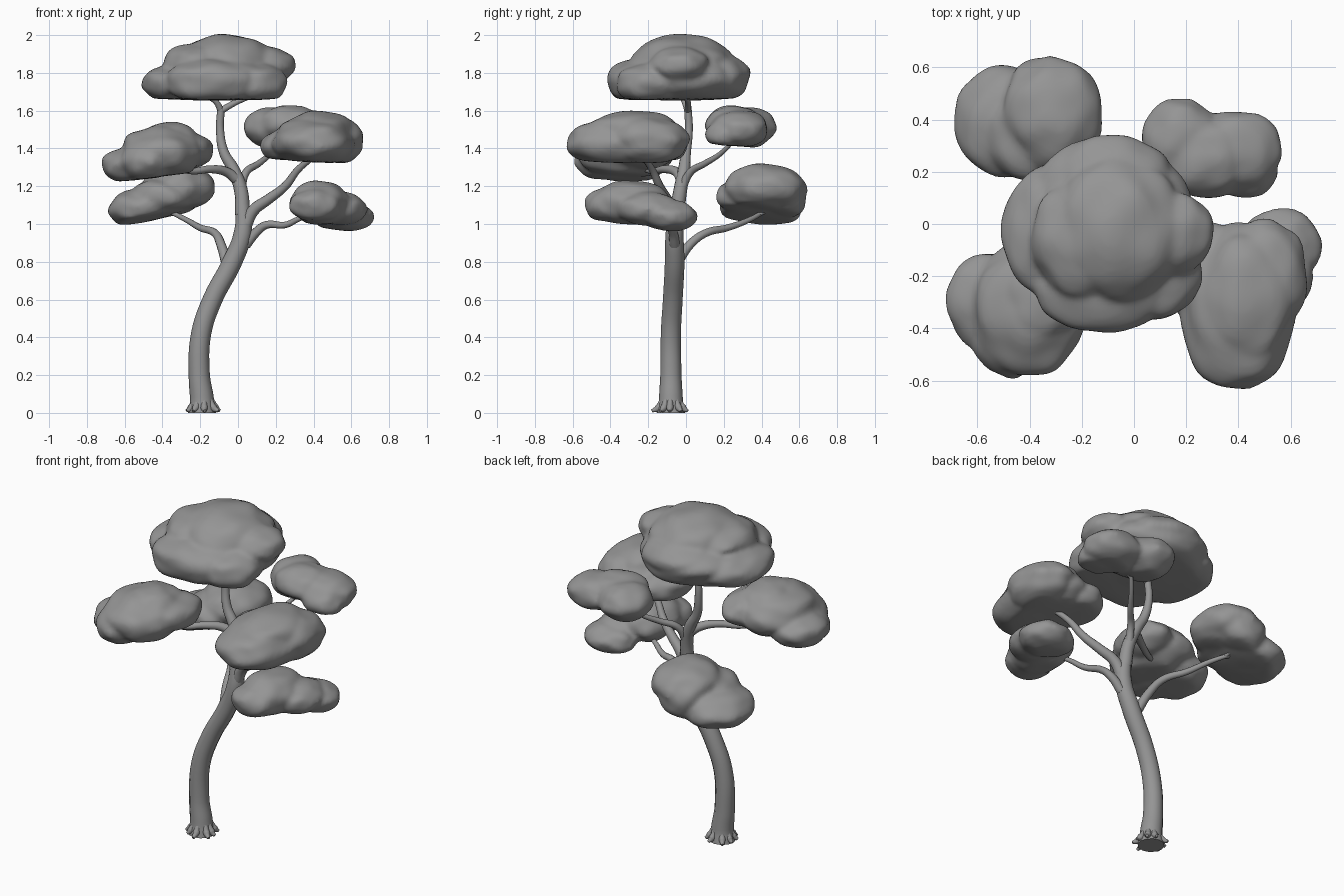
import bpy
import bmesh
import math
import random
from mathutils import Vector, Matrix, noise

random.seed(4)
default_cube = bpy.data.objects.get("Cube")
if default_cube:
    bpy.data.objects.remove(default_cube, do_unlink=True)


def make_material(name, color):
    material = bpy.data.materials.new(name)
    material.use_nodes = True
    material.diffuse_color = color
    material.node_tree.nodes["Principled BSDF"].inputs["Base Color"].default_value = color
    return material


grey = make_material("plain grey", (0.3, 0.3, 0.3, 1))


def link_object(name, data):
    data.materials.append(grey)
    obj = bpy.data.objects.new(name, data)
    bpy.context.collection.objects.link(obj)
    return obj


def tube(name, points, radii):
    """Smooth round limb through the points, with one radius per point."""
    curve = bpy.data.curves.new(name, "CURVE")
    curve.dimensions = "3D"
    curve.bevel_depth = 1
    curve.bevel_resolution = 4
    curve.resolution_u = 6
    curve.use_fill_caps = True
    spline = curve.splines.new("BEZIER")
    spline.bezier_points.add(len(points) - 1)
    for knot, point, radius in zip(spline.bezier_points, points, radii):
        knot.co = point
        knot.radius = radius
        knot.handle_left_type = knot.handle_right_type = "AUTO"
    spline.use_smooth = True
    return link_object(name, curve)


def limb(name, points, start, end, twigs):
    """Evenly tapered limb, ending in a fan of short twigs."""
    steps = len(points) - 1
    tube(name, points, [start + (end - start) * i / steps for i in range(steps + 1)])
    tip, before = Vector(points[-1]), Vector(points[-2])
    heading = (tip - before).normalized()
    for i in range(twigs):
        turn = Matrix.Rotation(math.radians(110) * (i / (twigs - 1) - 0.5), 3, "Z")
        out = turn @ heading
        out.z = 0.3
        bend = before.lerp(tip, 0.8) + out * 0.06
        tube(f"{name}_twig_{i + 1}", [before.lerp(tip, 0.6), bend, bend + out * 0.07 + Vector((0, 0, 0.02))],
             [end, end * 0.7, end * 0.4])


def foliage(name, floor, lobes):
    """Leaf canopy: lobes fused into one skin, flattened below a sloping floor (height, x slope, y slope)."""
    height, slope_x, slope_y = floor
    center = Vector(lobes[0][:3])
    bm = bmesh.new()
    for x, y, z, rx, ry, rz in lobes:
        ball = bmesh.ops.create_icosphere(bm, subdivisions=4, radius=1)
        for vert in ball["verts"]:
            c = vert.co
            swell = 1 + 0.1 * noise.noise(c * 1.8 + Vector((x, y, z)) * 9)
            p = Vector((x + c.x * rx * swell, y + c.y * ry * swell, z + c.z * rz * swell))
            bottom = height + slope_x * (p.x - center.x) + slope_y * (p.y - center.y)
            if p.z < bottom:
                p.z = bottom + (p.z - bottom) * 0.2
            vert.co = p
    mesh = bpy.data.meshes.new(name)
    bm.to_mesh(mesh)
    bm.free()
    obj = link_object(name, mesh)
    remesh = obj.modifiers.new("fuse", "REMESH")
    remesh.mode = "VOXEL"
    remesh.voxel_size = 0.014
    remesh.use_smooth_shade = True
    smooth = obj.modifiers.new("soften", "SMOOTH")
    smooth.factor = 0.5
    smooth.iterations = 5


# Leaning trunk
tube("trunk",
     [(-.19, -.08, 0), (-.19, -.08, .06), (-.205, -.08, .2), (-.195, -.08, .42), (-.135, -.07, .6),
      (-.03, -.06, .8), (.025, -.06, .95), (.025, -.045, 1.1)],
     [.075, .064, .056, .053, .052, .052, .048, .036])

# Flared root toes around the base
root_count = 9
for i in range(root_count):
    angle = math.tau * i / root_count + random.uniform(-0.15, 0.15)
    out = Vector((math.cos(angle), math.sin(angle), 0))
    foot = Vector((-.185, -.08, 0))
    reach = random.uniform(.088, .102)
    tube(f"root_{i + 1}",
         [foot + out * .045 + Vector((0, 0, .065)), foot + out * .068 + Vector((0, 0, .026)),
          foot + out * reach + Vector((0, 0, .01))],
         [.015, .019, .008])

# Main limb and its fork under the crown
tube("main_limb",
     [(.025, -.05, 1.05), (.015, -.03, 1.18), (-.025, -.01, 1.29), (-.075, 0, 1.38),
      (-.095, .015, 1.5), (-.09, .01, 1.61)],
     [.04, .036, .032, .026, .021, .02])
limb("crown_fork_right", [(-.09, .01, 1.6), (-.12, -.01, 1.65), (-.19, -.03, 1.68)], .018, .011, 2)
limb("crown_fork_left", [(-.09, .01, 1.6), (-.01, .01, 1.645), (.05, 0, 1.67), (.11, -.02, 1.7)], .018, .011, 2)

# Side branches
limb("front_left_branch",
     [(.03, -.06, .97), (.08, -.07, 1.07), (.16, -.1, 1.13), (.25, -.14, 1.2), (.32, -.18, 1.29), (.42, -.24, 1.37)],
     .036, .014, 3)
limb("front_right_branch",
     [(0, -.02, 1.23), (-.06, -.05, 1.275), (-.14, -.11, 1.29), (-.25, -.18, 1.28), (-.4, -.27, 1.32)],
     .03, .012, 3)
limb("back_left_branch",
     [(.015, -.03, 1.16), (.04, .02, 1.27), (.11, .1, 1.32), (.17, .18, 1.37), (.24, .26, 1.45)],
     .024, .01, 2)
limb("low_left_branch",
     [(.04, -.06, .89), (.1, -.07, .96), (.15, -.09, .995), (.25, -.13, .995), (.33, -.17, 1.03), (.43, -.22, 1.05)],
     .028, .01, 3)
limb("low_right_branch",
     [(-.06, -.05, .79), (-.09, .02, .89), (-.12, .1, .95), (-.2, .22, .98), (-.27, .33, 1.02), (-.37, .42, 1.07)],
     .028, .011, 3)

# Leaf canopies
foliage("crown_foliage", (1.665, 0, 0), [
    (-.1, -.03, 1.76, .35, .36, .15), (-.31, -.03, 1.74, .2, .26, .11), (-.06, -.02, 1.85, .26, .27, .155),
    (.14, -.03, 1.84, .17, .16, .1), (-.12, -.24, 1.75, .27, .18, .13), (-.2, -.05, 1.86, .19, .23, .1),
    (.06, -.19, 1.74, .2, .18, .12), (-.08, .14, 1.78, .24, .2, .13)])
foliage("front_left_foliage", (1.335, -.06, 0), [
    (.4, -.32, 1.43, .225, .32, .14), (.5, -.2, 1.44, .17, .22, .13), (.29, -.2, 1.41, .17, .21, .1),
    (.43, -.28, 1.49, .18, .25, .11)])
foliage("low_left_foliage", (1, -.12, -.08), [
    (.43, -.29, 1.11, .16, .21, .12), (.41, -.41, 1.1, .14, .13, .09), (.56, -.08, 1.04, .16, .14, .085),
    (.54, -.2, 1.08, .14, .17, .09)])
foliage("back_left_foliage", (1.41, 0, -.1), [
    (.18, .32, 1.51, .15, .16, .11), (.39, .28, 1.5, .18, .16, .1), (.27, .25, 1.53, .17, .15, .1),
    (.43, .2, 1.47, .12, .1, .08)])
foliage("front_right_foliage", (1.235, .12, 0), [
    (-.56, -.3, 1.31, .16, .19, .1), (-.4, -.32, 1.38, .22, .26, .14), (-.27, -.24, 1.39, .14, .2, .1),
    (-.48, -.41, 1.33, .15, .18, .11), (-.36, -.29, 1.45, .15, .17, .09)])
foliage("low_right_foliage", (1.03, .25, -.12), [
    (-.49, .39, 1.08, .2, .22, .11), (-.31, .42, 1.19, .19, .22, .13), (-.4, .34, 1.14, .17, .18, .11),
    (-.34, .52, 1.15, .14, .12, .13)])
